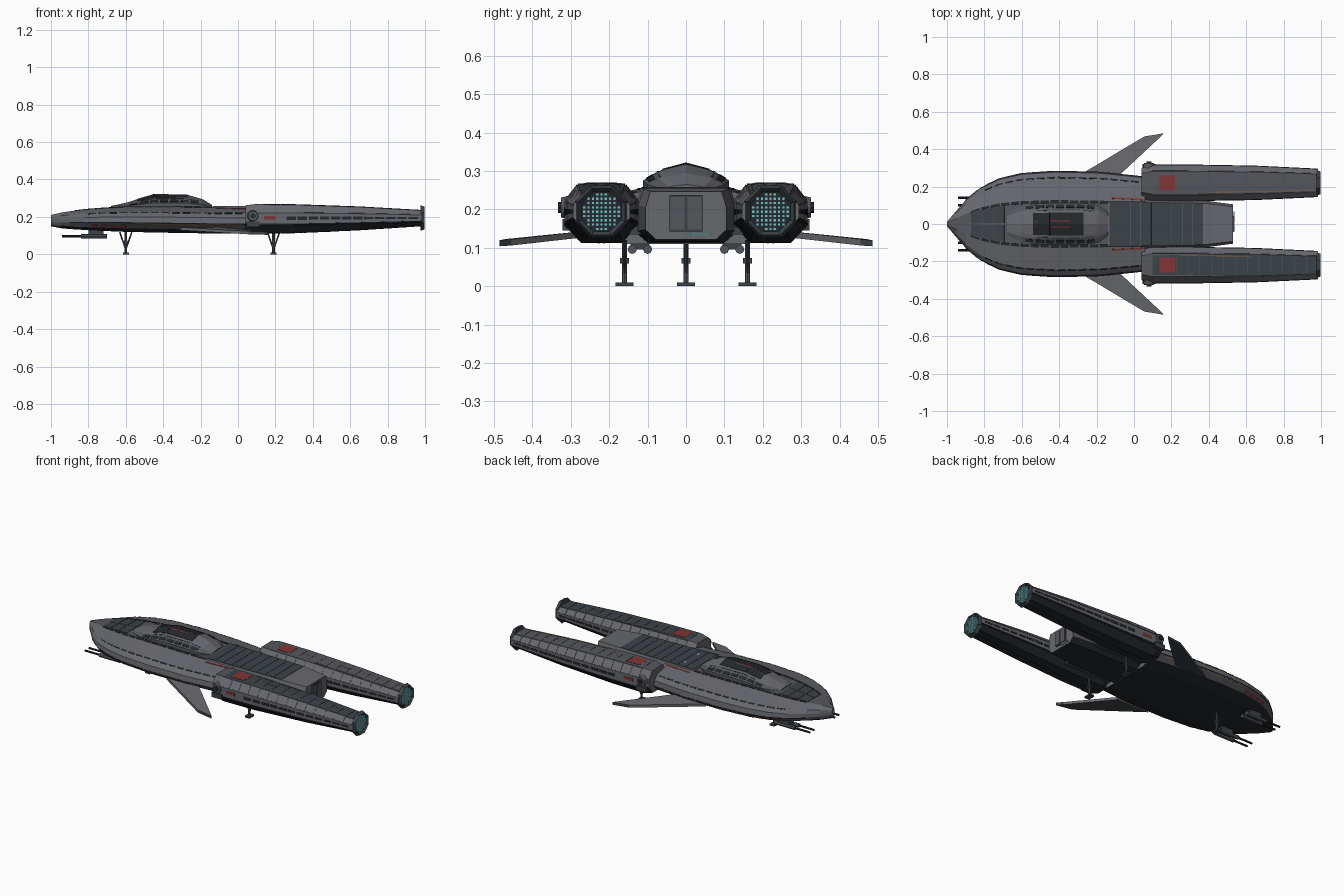
import bpy, bmesh, math
from mathutils import Vector, Matrix

cube = bpy.data.objects.get("Cube")
if cube:
    bpy.data.objects.remove(cube, do_unlink=True)


def material(name, r, g, b):
    m = bpy.data.materials.new(name)
    m.use_nodes = True
    m.diffuse_color = (r, g, b, 1)
    m.node_tree.nodes["Principled BSDF"].inputs["Base Color"].default_value = (r, g, b, 1)
    return m


GREY = material("hull grey", .135, .138, .155)
MID = material("panel grey", .09, .095, .108)
DARK = material("dark plate", .045, .055, .065)
BLACK = material("near black", .018, .021, .025)
RED = material("red marking", .22, .035, .035)
CYAN = material("engine cyan", .2, .52, .56)
TAN = material("tan pinstripe", .22, .13, .06)


def finish(name, bm, mats):
    bmesh.ops.recalc_face_normals(bm, faces=bm.faces)
    me = bpy.data.meshes.new(name)
    bm.to_mesh(me)
    bm.free()
    for m in mats:
        me.materials.append(m)
    ob = bpy.data.objects.new(name, me)
    bpy.context.collection.objects.link(ob)
    return ob


class Loft:
    """Stations are (x, half width, bottom, top); section is the half outline from bottom to top."""

    def __init__(self, stations, section, cy=0):
        self.st, self.sec, self.cy = stations, section, cy

    def point(self, x, u, side=1):
        a, b = self.st[0], self.st[1]
        for a, b in zip(self.st, self.st[1:]):
            if x <= b[0]:
                break
        t = (x - a[0]) / (b[0] - a[0])
        w, lo, hi = (p + (q - p) * t for p, q in zip(a[1:], b[1:]))
        i = min(int(u), len(self.sec) - 2)
        f, g = self.sec[i], self.sec[i + 1]
        k = u - i
        return Vector((x, self.cy + side * w * (f[0] + (g[0] - f[0]) * k),
                       lo + (hi - lo) * (f[1] + (g[1] - f[1]) * k)))

    def build(self, name, mats, rule):
        bm = bmesh.new()
        n = len(self.sec)
        order = [(u, 1) for u in range(n)]
        order += [(u, -1) for u in reversed(range(n)) if self.sec[u][0] > 0]
        rings = [[bm.verts.new(self.point(s[0], u, d)) for u, d in order] for s in self.st]
        for r, q in zip(rings, rings[1:]):
            for j in range(len(order)):
                k = (j + 1) % len(order)
                f = bm.faces.new((r[j], r[k], q[k], q[j]))
                f.material_index = rule[min(order[j][0], order[k][0])]
        bm.faces.new(rings[0])
        bm.faces.new(rings[-1])
        return finish(name, bm, mats)

    def panels(self, name, mat, specs, front=.004, back=.004):
        """Thin plates laid on the skin: (x0, x1, u0, u1, side)."""
        bm = bmesh.new()
        for x0, x1, u0, u1, d in specs:
            c = [self.point(x, u, d) for x, u in ((x0, u0), (x1, u0), (x1, u1), (x0, u1))]
            nrm = (c[2] - c[0]).cross(c[3] - c[1]).normalized() * d
            low = [bm.verts.new(p - nrm * .002) for p in c]
            top = [bm.verts.new(p + nrm * h) for p, h in zip(c, (front, back, back, front))]
            bm.faces.new(low)
            bm.faces.new(top)
            for i in range(4):
                j = (i + 1) % 4
                bm.faces.new((low[i], low[j], top[j], top[i]))
        return finish(name, bm, [mat])


def steps(x0, x1, n, fill=1.0):
    d = (x1 - x0) / n
    return [(x0 + i * d, x0 + (i + fill) * d) for i in range(n)]


def box(name, mat, centre, size):
    bm = bmesh.new()
    bmesh.ops.create_cube(bm, size=1, matrix=Matrix.Translation(centre) @ Matrix.Diagonal((*size, 1)))
    return finish(name, bm, [mat])


def rod(name, mat, a, b, r, sides=8, r2=None):
    a, b = Vector(a), Vector(b)
    bm = bmesh.new()
    m = Matrix.Translation((a + b) / 2) @ (b - a).to_track_quat("Z", "Y").to_matrix().to_4x4()
    bmesh.ops.create_cone(bm, cap_ends=True, segments=sides, radius1=r,
                          radius2=r if r2 is None else r2, depth=(b - a).length, matrix=m)
    return finish(name, bm, [mat])


BOTH = (("left", 1), ("right", -1))

# Main hull
hull = Loft([(-1, .012, .15, .21), (-.95, .07, .14, .222), (-.9, .128, .135, .23),
             (-.82, .195, .13, .24), (-.72, .243, .125, .248), (-.6, .271, .12, .254),
             (-.42, .283, .116, .255), (-.18, .277, .112, .252), (.06, .252, .11, .25)],
            [(0, 0), (.6, 0), (.88, .14), (1, .36), (.98, .6), (.86, .8), (.42, 1), (0, 1)])
hull.build("main_hull", [GREY, MID, BLACK], [2, 2, 1, 0, 0, 0, 1])
for label, s in BOTH:
    hull.panels(label + "_shoulder_dashes", BLACK, [(*x, 4.75, 4.95, s) for x in steps(-.8, .04, 15, .75)])
    hull.panels(label + "_chine_line", BLACK, [(*x, 3.0, 3.1, s) for x in steps(-.9, .04, 16)], .002, .002)
    hull.panels(label + "_lower_red_marks", RED, [(*x, 2.1, 2.6, s) for x in steps(-.78, -.58, 4, .6)])
    hull.panels(label + "_lower_pinstripe", TAN, [(*x, 2.75, 2.9, s) for x in steps(-.55, 0, 8, .8)])
    hull.panels(label + "_deck_edge", BLACK, [(*x, 5.93, 6.07, s) for x in steps(-.87, -.13, 14, .85)])
    hull.panels(label + "_deck_red_line", RED, [(-.12, .05, 5.75, 5.82, s)])
    hull.panels(label + "_bow_deck", DARK, [(*x, 6.1, 6.95, s) for x in steps(-.87, -.69, 3, .94)])
rod("nose_probe", DARK, (-.99, 0, .165), (-.96, 0, .165), .012)

# Rear spine between the engines
spine = Loft([(-.14, .135, .112, .256), (.05, .132, .112, .256), (.38, .125, .116, .254), (.53, .105, .122, .247)],
             [(0, 0), (.75, 0), (1, .2), (1, .68), (.88, 1), (0, 1)])
spine.build("rear_spine", [GREY, MID, BLACK], [2, 2, 1, 0, 0])
for label, s in BOTH:
    spine.panels(label + "_spine_shingles", DARK, [(*x, 4.02, 5, s) for x in steps(-.13, .37, 9, .97)], .002, .007)
    spine.panels(label + "_spine_lamps", CYAN, [(-.045, -.03, 4.4, 4.52, s)], .009, .009)
box("rear_door", DARK, (.531, 0, .19), (.006, .085, .095))
for y in (-.022, .022):
    box("rear_door_leaf", MID, (.535, y, .19), (.005, .036, .085))
box("rear_light_strip", CYAN, (.535, .038, .136), (.006, .055, .006))

# Cockpit superstructure
cabin = Loft([(-.68, .06, .245, .258), (-.6, .1, .245, .275), (-.52, .108, .245, .3), (-.45, .112, .245, .32),
              (-.27, .112, .245, .318), (-.19, .1, .245, .295), (-.14, .062, .245, .265)],
             [(0, 0), (1, 0), (1, .4), (.7, .68), (.52, .8), (0, 1)])
cabin.build("cockpit_cabin", [GREY, MID, DARK], [2, 1, 1, 0, 0])
for label, s in BOTH:
    cabin.panels(label + "_canopy_glass", BLACK,
                 [(-.54, -.45, 3.9, 5, s), (-.45, -.27, 3.9, 5, s)], .003, .003)
    cabin.panels(label + "_canopy_red_lines", RED, [(-.53, -.45, 4.7, 4.8, s), (-.45, -.34, 4.7, 4.8, s)], .005, .005)
    cabin.panels(label + "_cabin_windows", BLACK, [(*x, 2.25, 2.75, s) for x in steps(-.58, -.2, 7, .8)], .002, .002)
    cabin.panels(label + "_cabin_rails", DARK, [(*x, 3.1, 3.35, s) for x in steps(-.52, -.2, 4, .9)])

# Engine nacelles
for label, s in BOTH:
    pod = Loft([(.04, .08, .125, .262), (.09, .096, .112, .268), (.3, .096, .114, .266),
                (.65, .09, .13, .254), (.985, .074, .152, .235)],
               [(0, 0), (.55, 0), (1, .3), (1, .7), (.62, 1), (0, 1)], cy=.22 * s)
    pod.build(label + "_nacelle", [GREY, MID, BLACK], [2, 2, 0, 0, 1])
    ribs = steps(.1, .985, 14, .96)
    top = MID if s > 0 else DARK
    for d in (1, -1):
        tag = label + ("_outer" if d == s else "_inner")
        pod.panels(tag + "_top_shingles", top, [(*x, 3.95, 5, d) for x in ribs], .003, .009)
        pod.panels(tag + "_shoulder_shingles", GREY, [(*x, 3.05, 3.9, d) for x in ribs], .002, .007)
        pod.panels(tag + "_belly_shingles", BLACK, [(*x, .1, 1.9, d) for x in ribs if x], .002, .008)
        pod.panels(tag + "_side_vents", BLACK, [(*x, 2.4, 2.68, d) for x in steps(.26, .97, 12, .85)], .002, .002)
        pod.panels(tag + "_edge_line", BLACK, [(*x, 1.98, 2.08, d) for x in steps(.1, .98, 8)], .003, .003)
        pod.panels(tag + "_red_panel", RED, [(.135, .22, 4.32, 5, d)], .012, .012)
    pod.panels(label + "_side_red_mark", RED, [(.14, .2, 2.45, 2.75, s)])
    pod.panels(label + "_pinstripe", TAN, [(*x, 4.12, 4.18, -s)
                                           for x in (steps(.24, .62, 5) if s < 0 else steps(.4, .97, 7))], .01, .01)
    # Side hub, nacelle front fittings and pylon
    rod(label + "_side_hub", MID, (.08, .29 * s, .205), (.08, .325 * s, .205), .034, 12, .026)
    rod(label + "_hub_cap", BLACK, (.08, .32 * s, .205), (.08, .333 * s, .205), .014, 8)
    box(label + "_hub_clamp", DARK, (.08, .312 * s, .16), (.07, .02, .03))
    box(label + "_pylon", DARK, (.22, .125 * s, .175), (.32, .06, .08))
    # Exhaust with glowing grid
    z, y = .194, .22 * s
    bm = bmesh.new()
    turn = Matrix.Translation((.987, y, z)) @ Matrix.Rotation(math.pi / 2, 4, "Y") @ Matrix.Rotation(math.pi / 8, 4, "Z")
    bmesh.ops.create_cone(bm, cap_ends=True, segments=8, radius1=.074, radius2=.066, depth=.022, matrix=turn)
    cap = max(bm.faces, key=lambda f: f.calc_center_median().x)
    bmesh.ops.inset_region(bm, faces=[cap], thickness=.01)
    bmesh.ops.translate(bm, verts=cap.verts, vec=(-.012, 0, 0))
    cap.material_index = 1
    finish(label + "_exhaust_ring", bm, [DARK, BLACK])
    bm = bmesh.new()
    for i in range(-4, 5):
        for j in range(-4, 5):
            if math.hypot(i, j) < 4.3:
                bmesh.ops.create_cube(bm, size=.0085, matrix=Matrix.Translation(
                    (.988, y + i * .0112, z + j * .0112)))
    finish(label + "_exhaust_glow", bm, [CYAN])

# Swept wings, drooping slightly
for label, s in BOTH:
    bm = bmesh.new()
    plan = [(-.31, .25, .137), (.055, .468, .115), (.16, .485, .112), (.13, .455, .114), (-.09, .25, .137)]
    layers = [[bm.verts.new((x, y * s, z + h)) for x, y, z in plan] for h in (-.008, .008)]
    for ring in layers:
        bm.faces.new(ring)
    for i in range(len(plan)):
        j = (i + 1) % len(plan)
        bm.faces.new((layers[0][i], layers[0][j], layers[1][j], layers[1][i]))
    bm.normal_update()
    for f in bm.faces:
        f.material_index = 1 if f.calc_center_median().z < .12 else 0
    finish(label + "_wing", bm, [GREY, DARK])

# Landing gear
for name, x, y in (("front", -.6, 0), ("rear_left", .19, .16), ("rear_right", .19, -.16)):
    box(name + "_foot", DARK, (x, y, .005), (.032, .046, .01))
    rod(name + "_leg_post", MID, (x, y, .008), (x, y, .12), .007)
    box(name + "_leg_joint", DARK, (x, y, .066), (.018, .024, .014))
    for d in (-1, 1):
        rod(name + "_leg_strut", DARK, (x, y, .025), (x + d * .032, y, .118), .004, 6)

# Twin chin guns
for label, s in BOTH:
    box(label + "_gun_mount", DARK, (-.76, .12 * s, .113), (.08, .05, .035))
    for y in (.1, .14):
        rod(label + "_gun_body", MID, (-.84, y * s, .096), (-.7, y * s, .096), .012)
        rod(label + "_gun_barrel", BLACK, (-.94, y * s, .096), (-.84, y * s, .096), .006)
